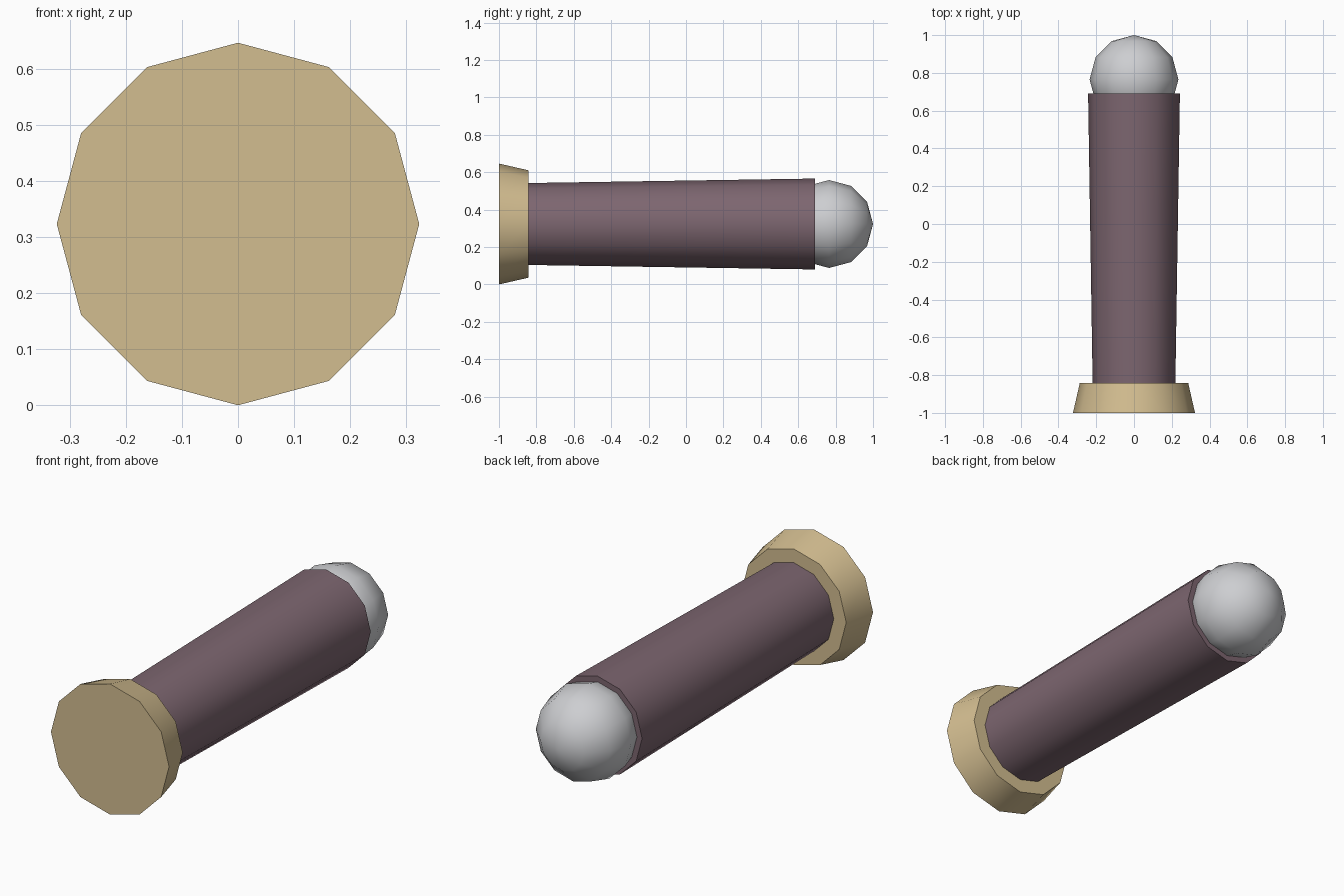
import bpy, math
from mathutils import Matrix

if "Cube" in bpy.data.objects:
    bpy.data.objects.remove(bpy.data.objects["Cube"])

AXIS_Z = 0.323   # height of the central axis
SIDES = 12


def material(name, rgb):
    m = bpy.data.materials.new(name)
    m.diffuse_color = (*rgb, 1)
    m.use_nodes = True
    m.node_tree.nodes["Principled BSDF"].inputs["Base Color"].default_value = m.diffuse_color
    return m


def finish(obj, name, mat):
    """Name, colour and smooth a part, keeping its rims sharp."""
    obj.name = name
    obj.data.materials.append(mat)
    bpy.ops.object.shade_smooth_by_angle(angle=math.radians(40))


def tapered(name, y0, y1, r0, r1, mat):
    """Twelve-sided tapered cylinder running along y."""
    bpy.ops.mesh.primitive_cone_add(vertices=SIDES, radius1=r0, radius2=r1, depth=y1 - y0)
    obj = bpy.context.object
    obj.data.transform(Matrix.Rotation(-math.pi / 2, 4, 'X'))
    obj.location = (0, (y0 + y1) / 2, AXIS_Z)
    finish(obj, name, mat)


tan = material("tan", (0.65, 0.51, 0.28))
plum = material("plum", (0.205, 0.133, 0.162))
silver = material("silver", (0.61, 0.617, 0.638))

# Flared base and long grip
tapered("base_cap", -1.0, -0.842, 0.323, 0.287, tan)
tapered("grip", -0.842, 0.69, 0.219, 0.243, plum)

# Rounded tip
bpy.ops.mesh.primitive_uv_sphere_add(segments=SIDES, ring_count=6, radius=0.235)
tip = bpy.context.object
tip.data.transform(Matrix.Rotation(-math.pi / 2, 4, 'X'))
tip.location = (0, 0.765, AXIS_Z)
finish(tip, "ball_tip", silver)
